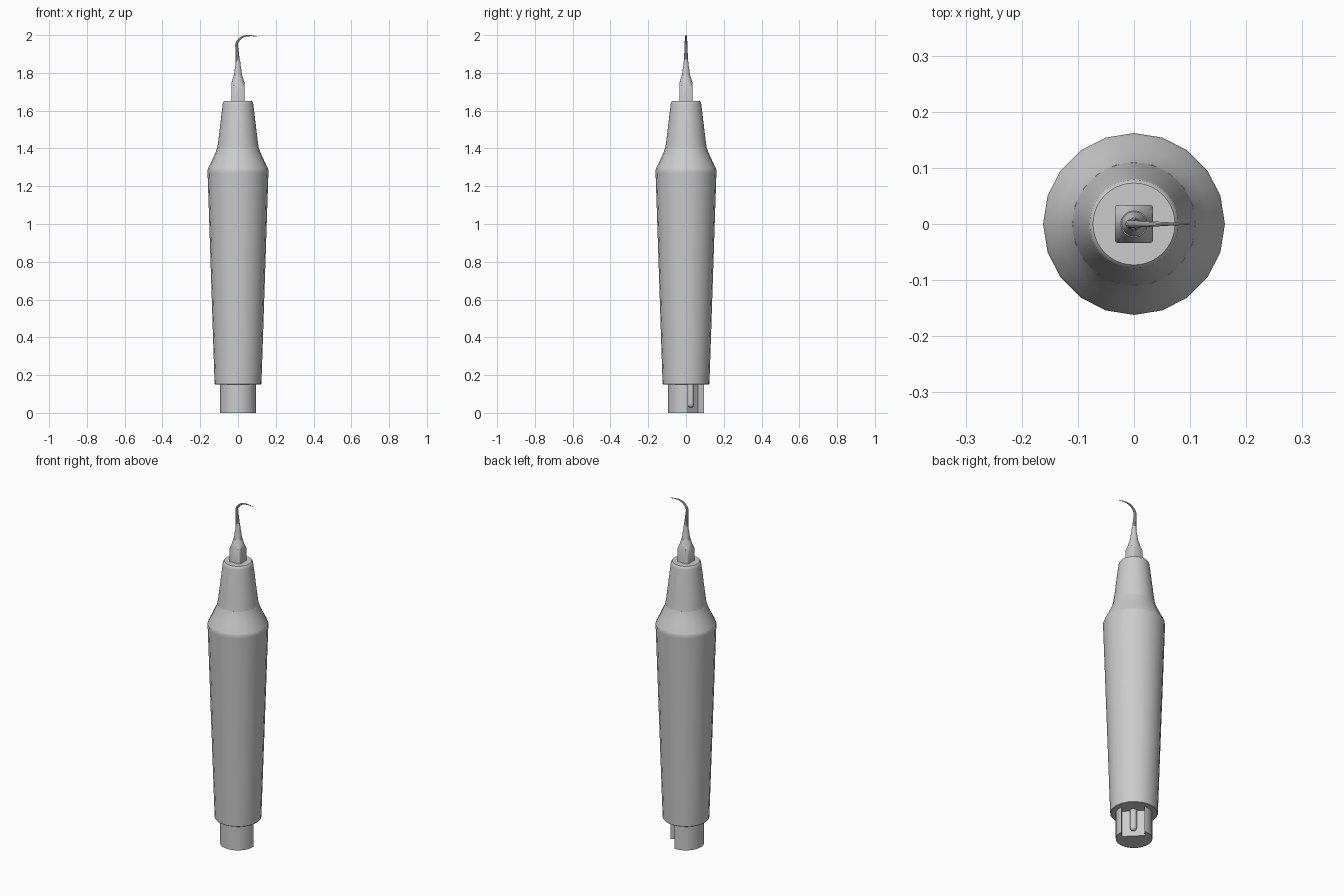
import bpy, bmesh, math
from mathutils import Matrix

if "Cube" in bpy.data.objects:
    bpy.data.objects.remove(bpy.data.objects["Cube"])


def finish(ob, angle=35):
    bpy.ops.object.select_all(action='DESELECT')
    ob.select_set(True)
    bpy.context.view_layer.objects.active = ob
    bpy.ops.object.shade_smooth_by_angle(angle=math.radians(angle))


def mesh_object(name, bm):
    bmesh.ops.recalc_face_normals(bm, faces=bm.faces[:])
    me = bpy.data.meshes.new(name)
    bm.to_mesh(me)
    bm.free()
    ob = bpy.data.objects.new(name, me)
    bpy.context.collection.objects.link(ob)
    return ob


def lathe(name, profile, segs):
    """Closed solid of revolution from (radius, z) pairs."""
    bm = bmesh.new()
    rings = []
    for r, z in profile:
        rings.append([bm.verts.new((r * math.cos(2 * math.pi * i / segs),
                                    r * math.sin(2 * math.pi * i / segs), z))
                      for i in range(segs)])
    for a, b in zip(rings, rings[1:]):
        for i in range(segs):
            j = (i + 1) % segs
            bm.faces.new((a[i], a[j], b[j], b[i]))
    bm.faces.new(rings[0][::-1])
    bm.faces.new(rings[-1])
    return mesh_object(name, bm)


def box(name, size, centre, turn=0.0):
    bm = bmesh.new()
    bmesh.ops.create_cube(bm, size=1)
    bmesh.ops.scale(bm, vec=size, verts=bm.verts)
    bmesh.ops.translate(bm, vec=centre, verts=bm.verts)
    bmesh.ops.rotate(bm, cent=(0, 0, 0), matrix=Matrix.Rotation(turn, 3, 'Z'), verts=bm.verts)
    return mesh_object(name, bm)


def boolean(ob, cutter, operation):
    m = ob.modifiers.new("cut", 'BOOLEAN')
    m.operation, m.object, m.solver = operation, cutter, 'EXACT'
    bpy.context.view_layer.objects.active = ob
    bpy.ops.object.modifier_apply(modifier=m.name)
    bpy.data.objects.remove(cutter)


# Main grip, 20-sided, widening upwards to the shoulder
finish(lathe("grip", [(0.121, 0.15), (0.124, 0.153), (0.161, 1.27), (0.162, 1.285),
                      (0.158, 1.295), (0.134, 1.345), (0.118, 1.38), (0.110, 1.405)], 20))

# Narrow nose cone with a softened rim
finish(lathe("nose_cone", [(0.110, 1.40), (0.103, 1.45), (0.081, 1.635),
                           (0.079, 1.646), (0.073, 1.652)], 40))

# Connector plug with a keyway on the rear right side
plug = lathe("connector", [(0.095, 0), (0.095, 0.17)], 40)
boolean(plug, box("keyway_cutter", (0.12, 0.12, 0.25), (0.09, 0, 0.025), math.radians(45)),
        'DIFFERENCE')
finish(plug)

# Contact pin with a round end inside the keyway
pin = lathe("contact_pin", [(0.004, 0.028), (0.012, 0.032), (0.017, 0.04),
                            (0.018, 0.05), (0.018, 0.17)], 20)
pin.location = (0.025, 0.025, 0)
finish(pin)

# Square nut with rounded corners, chamfered by a cone
nut = box("tip_nut", (0.068, 0.068, 0.16), (0, 0, 1.72))
bm = bmesh.new()
bm.from_mesh(nut.data)
upright = [e for e in bm.edges if abs(e.verts[0].co.z - e.verts[1].co.z) > 0.1]
bmesh.ops.bevel(bm, geom=upright, offset=0.006, segments=3, affect='EDGES', profile=0.5)
bm.to_mesh(nut.data)
bm.free()
boolean(nut, lathe("nut_cone", [(0.06, 1.6), (0.06, 1.69), (0.033, 1.752),
                                (0.0235, 1.785)], 32), 'INTERSECT')
finish(nut)

# Tapered shank above the nut
finish(lathe("shank", [(0.025, 1.77), (0.021, 1.79), (0.018, 1.815), (0.0135, 1.84),
                       (0.011, 1.87)], 24))

# Thin hooked tip: (x, z, radius)
path = [(0, 1.85, 0.0125), (-0.003, 1.89, 0.010), (-0.006, 1.93, 0.008),
        (-0.007, 1.955, 0.0072), (0.003, 1.973, 0.0065), (0.018, 1.987, 0.0055),
        (0.036, 1.9945, 0.0045), (0.06, 1.997, 0.0032), (0.08, 1.996, 0.0022),
        (0.10, 1.993, 0.001)]
cu = bpy.data.curves.new("hooked_tip", 'CURVE')
cu.dimensions = '3D'
cu.bevel_depth = 1.0
cu.bevel_resolution = 3
cu.use_fill_caps = True
sp = cu.splines.new('BEZIER')
sp.resolution_u = 4
sp.bezier_points.add(len(path) - 1)
for p, (x, z, r) in zip(sp.bezier_points, path):
    p.co = (x, 0, z)
    p.radius = r
    p.handle_left_type = p.handle_right_type = 'AUTO'
tip = bpy.data.objects.new("hooked_tip", cu)
bpy.context.collection.objects.link(tip)
bpy.ops.object.select_all(action='DESELECT')
tip.select_set(True)
bpy.context.view_layer.objects.active = tip
bpy.ops.object.convert(target='MESH')
finish(bpy.context.view_layer.objects.active)
